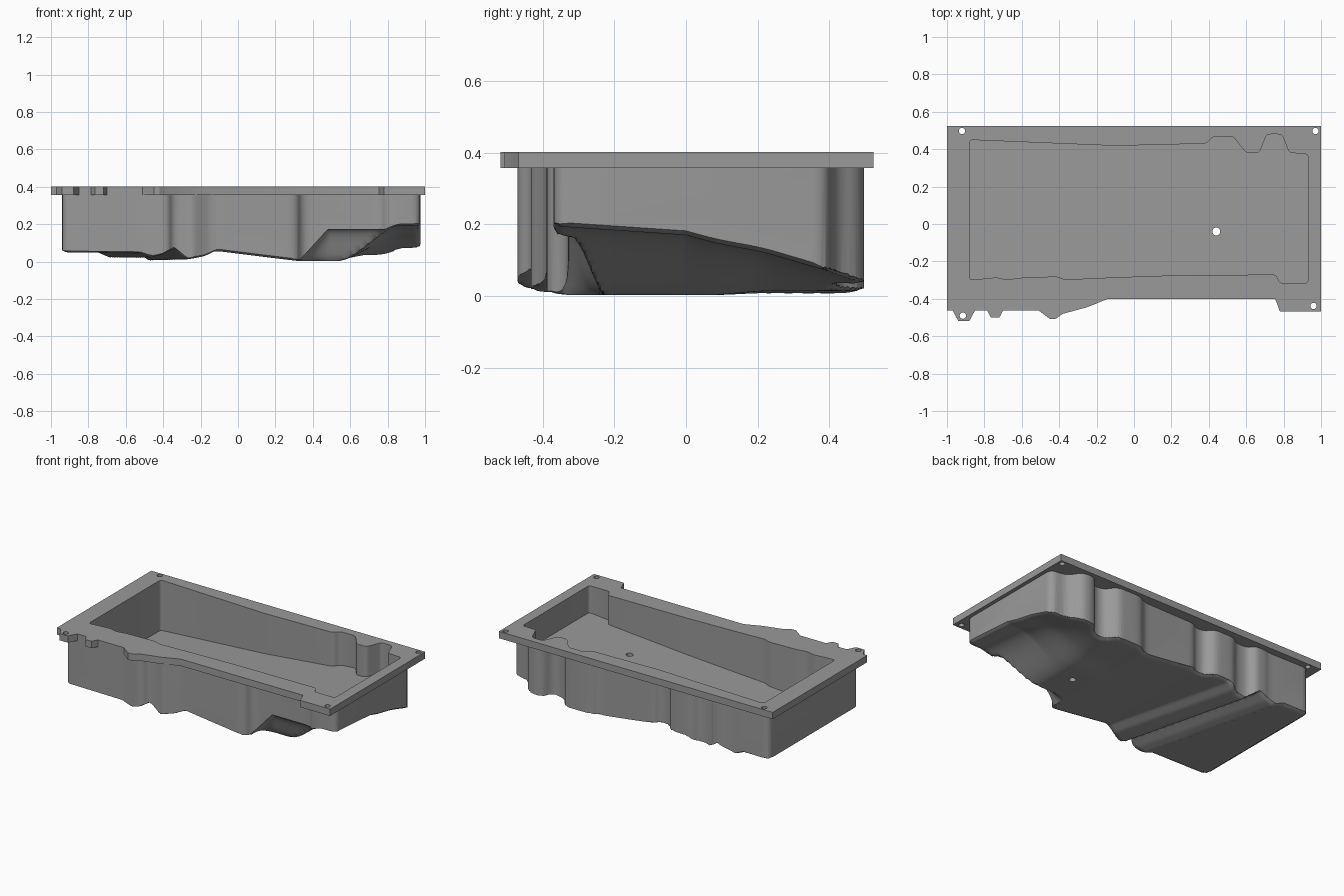
import bpy, bmesh, math

if "Cube" in bpy.data.objects:
    bpy.data.objects.remove(bpy.data.objects["Cube"])

def ease(t):
    t = max(0.0, min(1.0, t))
    return t * t * (3 - 2 * t)

def interp(table, v):
    if v <= table[0][0]:
        return table[0][1]
    for (a, za), (b, zb) in zip(table, table[1:]):
        if v <= b:
            return za + (zb - za) * (v - a) / (b - a)
    return table[-1][1]

def rounded(pts, r, n=4):
    """Round every corner of a closed outline by up to r."""
    out = []
    for i, p in enumerate(pts):
        ends = []
        for q in (pts[i - 1], pts[(i + 1) % len(pts)]):
            k = min(r / math.dist(p, q), 0.45)
            ends.append((p[0] + (q[0] - p[0]) * k, p[1] + (q[1] - p[1]) * k))
        a, b = ends
        for j in range(n + 1):
            t = j / n
            out.append(tuple((1-t)**2 * a[k] + 2*t*(1-t) * p[k] + t*t * b[k] for k in (0, 1)))
    return out

def add_object(name, bm):
    bmesh.ops.recalc_face_normals(bm, faces=bm.faces)
    me = bpy.data.meshes.new(name)
    bm.to_mesh(me)
    bm.free()
    ob = bpy.data.objects.new(name, me)
    bpy.context.collection.objects.link(ob)
    return ob

def prism(name, pts, bottom, z1):
    """Upright prism; bottom(x, y) gives the height of its lower face."""
    bm = bmesh.new()
    f = bm.faces.new([bm.verts.new((x, y, bottom(x, y))) for x, y in pts])
    top = bmesh.ops.extrude_face_region(bm, geom=[f])['geom']
    for v in top:
        if isinstance(v, bmesh.types.BMVert):
            v.co.z = z1
    return add_object(name, bm)

def relief_block(name, height, top, nx=160, ny=84):
    """Block whose underside follows height(x, y)."""
    bm = bmesh.new()
    grid = [[None] * (ny + 1) for _ in range(nx + 1)]
    for i in range(nx + 1):
        for j in range(ny + 1):
            x, y = -1.013 + 2.026 * i / nx, -0.527 + 1.054 * j / ny
            grid[i][j] = bm.verts.new((x, y, height(x, y)))
    for i in range(nx):
        for j in range(ny):
            bm.faces.new((grid[i][j], grid[i+1][j], grid[i+1][j+1], grid[i][j+1]))
    rim = [e for e in bm.edges if e.is_boundary]
    up = bmesh.ops.extrude_edge_only(bm, edges=rim)['geom']
    for v in up:
        if isinstance(v, bmesh.types.BMVert):
            v.co.z = top
    bmesh.ops.contextual_create(bm, geom=[e for e in up if isinstance(e, bmesh.types.BMEdge)])
    return add_object(name, bm)

def combine(target, other, op):
    m = target.modifiers.new(op, 'BOOLEAN')
    m.operation, m.solver, m.object = op, 'EXACT', other
    bpy.context.view_layer.objects.active = target
    bpy.ops.object.modifier_apply(modifier=m.name)
    bpy.data.objects.remove(other)

# Outlines seen from above
flange_pts = [(-1, .524), (1, .524), (1, -.468), (.78, -.468), (.755, -.40), (-.14, -.40),
              (-.25, -.445), (-.38, -.48), (-.42, -.507), (-.45, -.507), (-.51, -.462),
              (-.70, -.462), (-.72, -.5), (-.765, -.5), (-.785, -.462), (-.85, -.462),
              (-.88, -.518), (-.94, -.518), (-.97, -.462), (-1, -.462)]
body_pts = rounded([(-.94, -.459), (-.5, -.46), (-.38, -.475), (-.345, -.43), (-.27, -.43),
                    (-.24, -.435), (-.18, -.405), (-.14, -.39), (.31, -.39), (.345, -.33),
                    (.76, -.33), (.80, -.37), (.975, -.37), (.975, .40), (.86, .41), (.81, .497),
                    (.71, .497), (.67, .42), (.59, .42), (.54, .497), (.36, .497), (.31, .46),
                    (-.08, .455), (-.11, .425), (-.18, .425), (-.22, .48), (-.37, .48),
                    (-.41, .44), (-.5, .44), (-.53, .485), (-.6, .485), (-.64, .475),
                    (-.94, .48)], .045)
inner_pts = rounded([(-.88, -.30), (-.73, -.285), (-.68, -.30), (-.62, -.288), (-.41, -.28),
                     (-.37, -.297), (-.1, -.285), (.2, -.275), (.76, -.27), (.78, -.318),
                     (.93, -.318), (.93, .375), (.83, .38), (.79, .48), (.71, .48), (.67, .38),
                     (.6, .38), (.53, .468), (.42, .468), (.39, .43), (-.1, .418), (-.88, .45)], .02)

# Underside: long profile, end profile, front scoop and slanting ribs
long_profile = [(-.94, .05), (-.52, .045), (-.1, .055), (.1, .03), (.33, .002), (.55, .002)]
end_profile = [(-.37, .195), (0, .17), (.2, .115), (.49, .03)]
ribs = [(-.53, 0), (-.47, -.025), (-.41, -.01), (-.34, .02), (-.27, -.04), (-.17, -.025), (-.11, 0)]

def underside(x, y):
    z = interp(long_profile, x)
    z += (interp(end_profile, y) - z) * ease((x - .52) / .36)
    z += .012 * ease((y - .05) / .2) * ease((x - .25) / .15)
    z += interp(ribs, x + .22 * (y + .43) / .9)
    z = max(z, .165 * min(1, max(0, (x - .33) / .15)) * ease((-.22 - y) / .1))
    # rounded lower rim
    d = 1.0
    for (ax, ay), (bx, by) in zip(body_pts, body_pts[1:] + body_pts[:1]):
        ux, uy = bx - ax, by - ay
        t = max(0, min(1, ((x - ax) * ux + (y - ay) * uy) / (ux * ux + uy * uy + 1e-12)))
        d = min(d, math.hypot(x - ax - t * ux, y - ay - t * uy))
    return z + .012 * max(0, 1 - d / .025) ** 2

# Tray body, flange and cavity with a flat, slightly sloping floor
pan = relief_block("oil_pan", underside, .38)
combine(pan, prism("body_outline", body_pts, lambda x, y: -.2, .378), 'INTERSECT')
combine(pan, prism("flange", flange_pts, lambda x, y: .357, .402), 'UNION')
combine(pan, prism("cavity", inner_pts, lambda x, y: .07 + .085 * (x + .88), .5), 'DIFFERENCE')

# Bolt holes and drain hole
for x, y, r in [(-.92, .497, .017), (.97, .497, .017), (-.915, -.49, .017), (.96, -.438, .017),
                (.44, -.04, .021)]:
    ring = [(x + r * math.cos(a * math.tau / 24), y + r * math.sin(a * math.tau / 24)) for a in range(24)]
    combine(pan, prism("hole", ring, lambda x, y: -.3, .6), 'DIFFERENCE')

# Dark grey finish
mat = bpy.data.materials.new("dark_grey")
mat.diffuse_color = (.32, .32, .32, 1)
mat.use_nodes = True
mat.node_tree.nodes["Principled BSDF"].inputs["Base Color"].default_value = mat.diffuse_color
pan.data.materials.clear()
pan.data.materials.append(mat)
for p in pan.data.polygons:
    p.material_index = 0

bpy.ops.object.select_all(action='DESELECT')
pan.select_set(True)
bpy.context.view_layer.objects.active = pan
bpy.ops.object.shade_smooth_by_angle(angle=math.radians(30))
